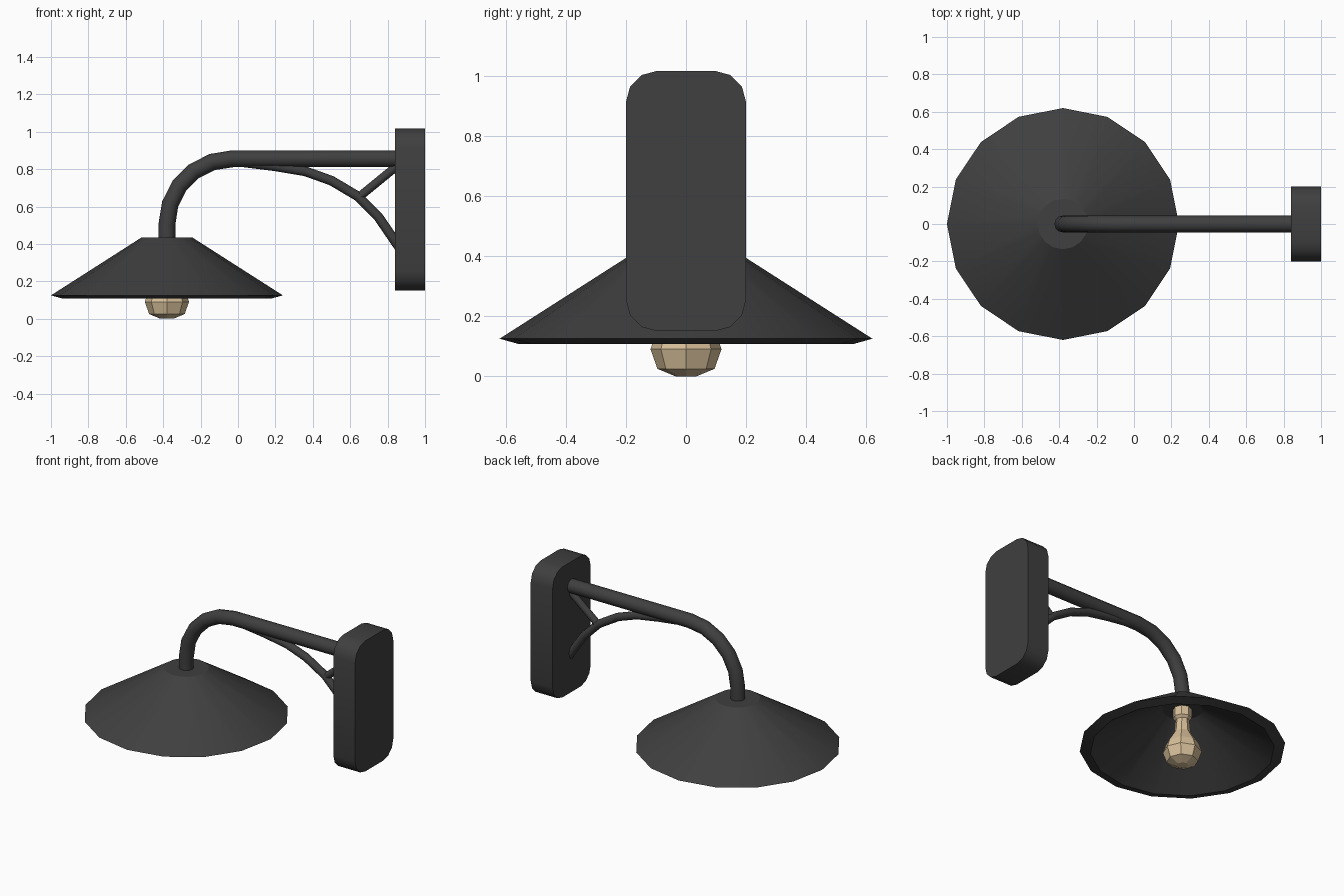
import bpy, bmesh, math

if "Cube" in bpy.data.objects:
    bpy.data.objects.remove(bpy.data.objects["Cube"])

def material(name, rgb):
    m = bpy.data.materials.new(name)
    m.diffuse_color = (*rgb, 1)
    m.use_nodes = True
    m.node_tree.nodes["Principled BSDF"].inputs["Base Color"].default_value = m.diffuse_color
    return m

IRON = material("dark_iron", (0.05, 0.05, 0.05))
GLASS = material("warm_glass", (0.68, 0.52, 0.32))

def finish(obj, mat, smooth=True):
    obj.data.materials.clear()
    obj.data.materials.append(mat)
    bpy.ops.object.select_all(action='DESELECT')
    obj.select_set(True)
    bpy.context.view_layer.objects.active = obj
    if smooth:
        bpy.ops.object.shade_smooth_by_angle(angle=math.radians(32))
    return obj

def mesh_object(name, bm):
    bmesh.ops.recalc_face_normals(bm, faces=bm.faces[:])
    me = bpy.data.meshes.new(name)
    bm.to_mesh(me)
    bm.free()
    obj = bpy.data.objects.new(name, me)
    bpy.context.collection.objects.link(obj)
    return obj

def lathe(name, profile, sides, cx):
    """Closed solid of revolution; the first and last rings are capped."""
    bm = bmesh.new()
    rings = []
    for r, z in profile:
        rings.append([bm.verts.new((cx + r * math.cos(2 * math.pi * i / sides),
                                    r * math.sin(2 * math.pi * i / sides), z))
                      for i in range(sides)])
    for a, b in zip(rings, rings[1:]):
        for i in range(sides):
            j = (i + 1) % sides
            bm.faces.new((a[i], a[j], b[j], b[i]))
    bm.faces.new(rings[0])
    bm.faces.new(rings[-1])
    return mesh_object(name, bm)

def tube(name, points, radius):
    """Round tube along a path in the xz plane."""
    cu = bpy.data.curves.new(name, 'CURVE')
    cu.dimensions = '3D'
    cu.bevel_depth = radius
    cu.bevel_resolution = 4
    cu.use_fill_caps = True
    sp = cu.splines.new('POLY')
    sp.points.add(len(points) - 1)
    for p, (x, z) in zip(sp.points, points):
        p.co = (x, 0, z, 1)
    obj = bpy.data.objects.new(name, cu)
    bpy.context.collection.objects.link(obj)
    bpy.ops.object.select_all(action='DESELECT')
    obj.select_set(True)
    bpy.context.view_layer.objects.active = obj
    bpy.ops.object.convert(target='MESH')
    return finish(bpy.context.view_layer.objects.active, IRON)

CX = -0.38

# Wall plate: rounded rectangle extruded along x
bm = bmesh.new()
R, outline = 0.105, []
for q, (sy, sz) in enumerate([(1, 1), (-1, 1), (-1, -1), (1, -1)]):
    for k in range(4):
        a = math.radians(90 * q + 30 * k)
        outline.append((sy * (0.2 - R) + R * math.cos(a),
                        0.583 + sz * (0.433 - R) + R * math.sin(a)))
face = bm.faces.new([bm.verts.new((0.84, y, z)) for y, z in outline])
ext = bmesh.ops.extrude_face_region(bm, geom=[face], use_keep_orig=True)
bmesh.ops.translate(bm, vec=(0.16, 0, 0),
                    verts=[g for g in ext["geom"] if isinstance(g, bmesh.types.BMVert)])
finish(mesh_object("wall_plate", bm), IRON)

# Gooseneck arm: straight run, quarter bend, drop into the shade
bend = [(-0.03 - 0.35 * math.sin(math.radians(18 * k)),
         0.505 + 0.35 * math.cos(math.radians(18 * k))) for k in range(6)]
tube("arm", [(0.86, 0.855)] + bend + [(CX, 0.41)], 0.045)

# Curved brace and its short strut
tube("brace", [(0.87, 0.37), (0.75, 0.545), (0.64, 0.655), (0.5, 0.738),
               (0.36, 0.788), (0.2, 0.815), (0.0, 0.84)], 0.026)
tube("strut", [(0.64, 0.645), (0.86, 0.825)], 0.023)

# Hollow conical shade with a bevelled rim
finish(lathe("shade", [(0.135, 0.435), (0.62, 0.125), (0.555, 0.107), (0.12, 0.385)],
             16, CX), IRON)

# Bulb with neck and cap
finish(lathe("bulb", [(0.035, 0.0), (0.095, 0.025), (0.118, 0.09), (0.1, 0.145),
                      (0.05, 0.225), (0.042, 0.31), (0.057, 0.325), (0.057, 0.39)],
             8, CX), GLASS, smooth=False)
